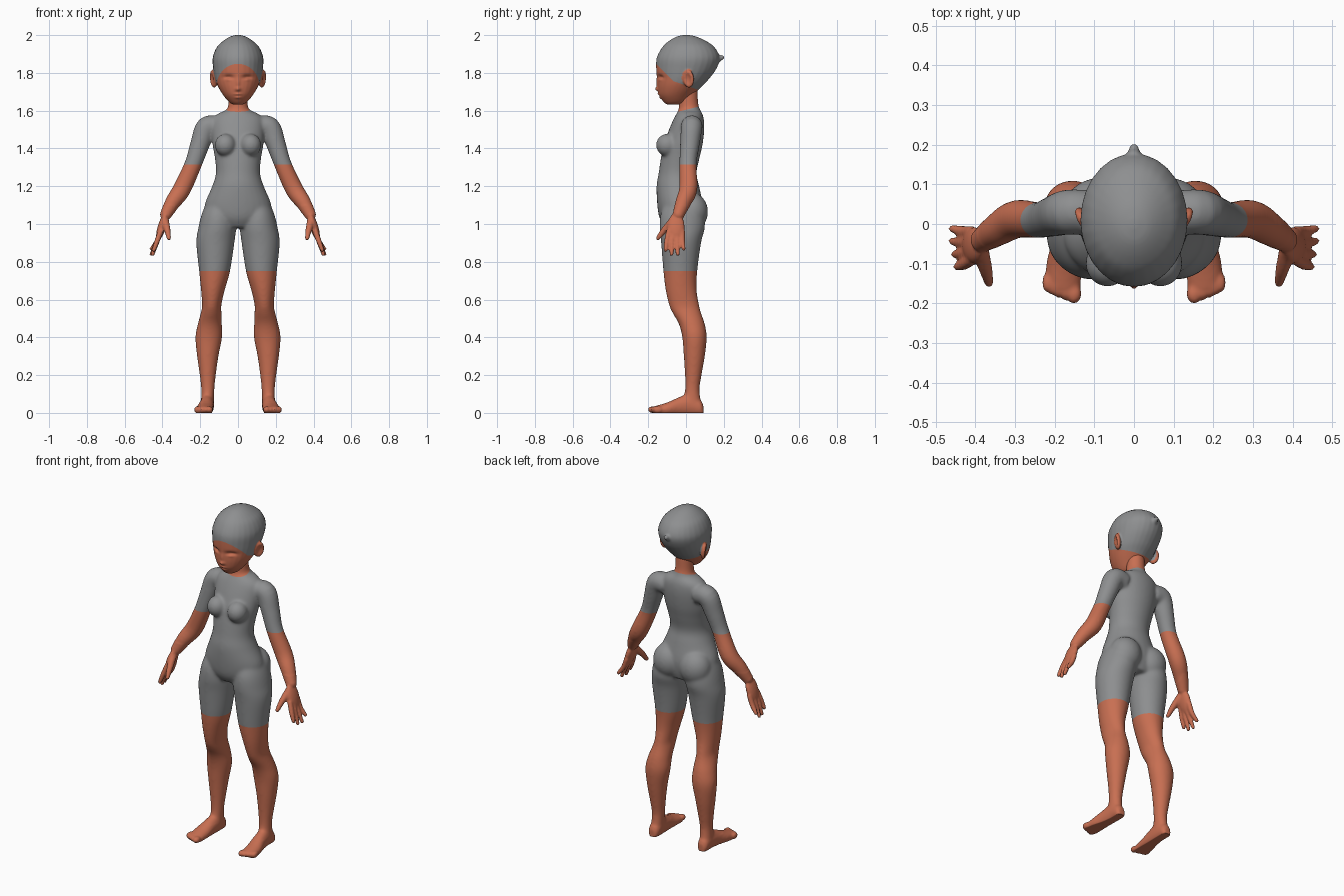
import bpy, bmesh, math
from mathutils import Vector, Matrix

cube = bpy.data.objects.get("Cube")
if cube:
    bpy.data.objects.remove(cube, do_unlink=True)


def material(name, rgb):
    m = bpy.data.materials.new(name)
    m.use_nodes = True
    m.diffuse_color = (*rgb, 1)
    bsdf = next(n for n in m.node_tree.nodes if n.type == 'BSDF_PRINCIPLED')
    bsdf.inputs["Base Color"].default_value = (*rgb, 1)
    return m


skin = material("terracotta skin", (0.58, 0.16, 0.085))
grey = material("grey fabric", (0.27, 0.275, 0.28))


# Shape helpers
def spline(rows, steps=5):
    """Catmull-Rom interpolation between rows of numbers."""
    rows = [Vector(r) for r in rows]
    out = []
    for i in range(len(rows) - 1):
        a, b, c, d = rows[max(i - 1, 0)], rows[i], rows[i + 1], rows[min(i + 2, len(rows) - 1)]
        for k in range(steps):
            t = k / steps
            out.append(b + (c - a) * (t / 2) + (a * 2 - b * 5 + c * 4 - d) * (t * t / 2)
                       + (b * 3 - a - c * 3 + d) * (t ** 3 / 2))
    return out + [rows[-1]]


def loft(bm, frames, sides=28):
    """Skin a row of ellipses, each given as centre and two half axes."""
    rings = []
    for c, u, v in frames:
        angles = [math.tau * k / sides for k in range(sides)]
        rings.append([bm.verts.new(c + u * math.cos(a) + v * math.sin(a)) for a in angles])
    for lo, hi in zip(rings, rings[1:]):
        for k in range(sides):
            n = (k + 1) % sides
            bm.faces.new((lo[k], lo[n], hi[n], hi[k]))
    bm.faces.new(rings[0][::-1])
    bm.faces.new(rings[-1])


def upright(bm, rows):
    """Loft over rows of height, centre x, half width, front y, back y."""
    loft(bm, [(Vector((x, (f + b) / 2, z)), Vector((w, 0, 0)), Vector((0, (b - f) / 2, 0)))
              for z, x, w, f, b in spline(rows)])


def ellipsoid(bm, centre, radii, rot=Matrix()):
    m = Matrix.Translation(centre) @ rot @ Matrix.Diagonal((*radii, 1))
    return bmesh.ops.create_uvsphere(bm, u_segments=24, v_segments=16, radius=1, matrix=m)["verts"]


def tube(bm, rows):
    """Round limb over rows of x, y, z, radius, with a ball at its end."""
    pts = spline(rows)
    frames = []
    for i, p in enumerate(pts):
        way = pts[min(i + 1, len(pts) - 1)].xyz - pts[max(i - 1, 0)].xyz
        q = way.to_track_quat('Z', 'Y')
        frames.append((p.xyz, q @ Vector((p.w, 0, 0)), q @ Vector((0, p.w, 0))))
    loft(bm, frames, 20)
    ellipsoid(bm, pts[-1].xyz, [pts[-1].w] * 3)


def mirror(bm):
    """Copy everything built so far to the other side."""
    copy = bmesh.ops.duplicate(bm, geom=bm.verts[:] + bm.edges[:] + bm.faces[:])["geom"]
    for g in copy:
        if isinstance(g, bmesh.types.BMVert):
            g.co.x *= -1
    bmesh.ops.reverse_faces(bm, faces=[g for g in copy if isinstance(g, bmesh.types.BMFace)])


def fuse(name, bm, voxel):
    """Merge the overlapping volumes into one skin; return object and bmesh."""
    mesh = bpy.data.meshes.new(name)
    bm.to_mesh(mesh)
    bm.free()
    obj = bpy.data.objects.new(name, mesh)
    bpy.context.scene.collection.objects.link(obj)
    mod = obj.modifiers.new("fuse", 'REMESH')
    mod.mode = 'VOXEL'
    mod.voxel_size = voxel
    ev = obj.evaluated_get(bpy.context.evaluated_depsgraph_get())
    out = bmesh.new()
    out.from_mesh(ev.to_mesh())
    ev.to_mesh_clear()
    obj.modifiers.remove(mod)
    return obj, out


def relax(bm, times, test=lambda p: True):
    verts = [v for v in bm.verts if test(v.co)]
    for _ in range(times):
        bmesh.ops.smooth_vert(bm, verts=verts, factor=0.5, use_axis_x=True,
                              use_axis_y=True, use_axis_z=True)


def cut(bm, point, normal, test):
    """Slice an edge loop where two colours meet."""
    geom = set()
    for f in bm.faces:
        if test(f.calc_center_median()):
            geom.update([f, *f.edges, *f.verts])
    bmesh.ops.bisect_plane(bm, geom=list(geom), dist=1e-5, plane_co=point, plane_no=normal)


def finish(obj, bm, is_grey):
    bmesh.ops.recalc_face_normals(bm, faces=bm.faces[:])
    for f in bm.faces:
        f.smooth = True
        f.material_index = int(is_grey(f.calc_center_median()))
    bm.to_mesh(obj.data)
    bm.free()
    obj.data.materials.append(skin)
    obj.data.materials.append(grey)


# Leg
bm = bmesh.new()
upright(bm, [(1.12, .095, .07, -.11, .075), (1.05, .105, .088, -.135, .095),
             (.98, .11, .1, -.14, .1), (.9, .12, .101, -.132, .08),
             (.75, .124, .082, -.12, .06), (.65, .133, .063, -.108, .057),
             (.57, .139, .051, -.09, .07), (.53, .142, .055, -.072, .08),
             (.47, .149, .064, -.038, .1), (.4, .155, .071, -.02, .11),
             (.3, .16, .057, -.012, .1), (.2, .16, .043, -.006, .083),
             (.12, .16, .035, -.006, .072), (.03, .163, .035, -.02, .085)])
# Foot and toes
foot = [(.092, .163, .016, .04), (.075, .163, .031, .07), (.02, .163, .036, .1),
        (-.04, .168, .039, .083), (-.1, .176, .045, .055), (-.165, .18, .045, .036)]
loft(bm, [(Vector((x, y, top / 2 - .008)), Vector((w, 0, 0)), Vector((0, 0, top / 2 + .008)))
          for y, x, w, top in spline(foot)])
for i, x in enumerate((.152, .174, .191, .206, .219)):
    r = .02 if i == 0 else .0125
    ellipsoid(bm, (x, -.176 + .007 * i, .017), (r, .025, .018))
# Arm
tube(bm, [(.1, .03, 1.51, .055), (.165, .03, 1.513, .058), (.202, .02, 1.42, .052),
          (.238, .01, 1.315, .046), (.297, .012, 1.185, .049),
          (.345, -.015, 1.115, .042), (.382, -.04, 1.05, .031)])
# Palm, fingers and thumb
way = Vector((-.04, .02, .13)).to_track_quat('Z', 'Y').to_matrix().to_4x4()
turn = Matrix.Rotation(math.atan2(.04, -.13) - math.pi, 4, 'Y')
ellipsoid(bm, (.403, -.053, .985), (.022, .046, .075), turn)
for i, tip in enumerate((.862, .84, .84, .868)):
    y0, y1 = -.089 + .023 * i, -.108 + .032 * i
    tube(bm, [(.408, y0, .965, .015), (.428, (y0 + y1) / 2 - .003, .91, .014),
              (.446 + .006 * min(i, 2), y1, tip, .0105)])
tube(bm, [(.388, -.065, 1.02, .022), (.374, -.115, .968, .017), (.366, -.148, .925, .012)])
# Chest and seat
ellipsoid(bm, (.067, -.1, 1.418), (.056, .059, .06))
ellipsoid(bm, (.088, .032, 1.065), (.092, .085, .1))
mirror(bm)
# Torso and neck
upright(bm, [(.98, 0, .1, -.11, .07), (1.03, 0, .16, -.14, .085), (1.1, 0, .177, -.152, .09),
             (1.2, 0, .137, -.156, .07), (1.27, 0, .117, -.145, .056),
             (1.35, 0, .123, -.133, .072), (1.42, 0, .135, -.118, .088),
             (1.5, 0, .14, -.09, .097), (1.555, 0, .135, -.066, .095),
             (1.585, 0, .105, -.05, .086), (1.605, 0, .062, -.04, .075),
             (1.64, 0, .051, -.037, .065), (1.72, 0, .05, -.04, .062)])

body, bm = fuse("body", bm, .006)
relax(bm, 2)
relax(bm, 12, lambda p: p.z > .06 and not (abs(p.x) > .33 and p.z < 1.1))
for v in bm.verts:
    v.co.z = max(v.co.z, 0)

# Suit hems: legs, sleeves and neckline
HEM, CUFF = .75, 1.315


def neckline(p):
    return 1.605 + .25 * p.y


def on_arm(p):
    return abs(p.x) > .17 + .35 * (CUFF - p.z)


cut(bm, (0, 0, HEM), (0, 0, 1), lambda p: abs(p.z - HEM) < .05)
cut(bm, (0, 0, CUFF), (0, 0, 1), lambda p: abs(p.z - CUFF) < .05 and abs(p.x) > .16)
cut(bm, (0, 0, 1.605), (0, -.25, 1), lambda p: p.z > 1.55)
finish(body, bm, lambda p: HEM < p.z < neckline(p) and not (p.z < CUFF and on_arm(p)))

# Ear, dished on its outer face
bm = bmesh.new()
ear_turn = Matrix.Rotation(-.45, 4, 'Z') @ Matrix.Rotation(.12, 4, 'Y')
frame = Matrix.Translation((.13, .014, 1.768)) @ ear_turn
inverse = frame.inverted()
for v in ellipsoid(bm, frame.translation, (.017, .031, .048), ear_turn):
    p = inverse @ v.co
    r = math.hypot(p.y / .031, p.z / .048)
    if p.x > 0:
        p.x -= .015 * max(0, 1 - (r / .75) ** 2)
        v.co = frame @ p
mirror(bm)
# Skull, jaw and the knot of the cap
upright(bm, [(1.632, 0, .025, -.1, -.04), (1.645, 0, .047, -.118, 0), (1.68, 0, .077, -.142, .035),
             (1.72, 0, .102, -.15, .075), (1.76, 0, .119, -.152, .115),
             (1.82, 0, .131, -.158, .16), (1.88, 0, .134, -.155, .178),
             (1.935, 0, .113, -.126, .152), (1.968, 0, .08, -.092, .108),
             (1.992, 0, .042, -.05, .055), (2.001, 0, .008, -.01, .014)])
tube(bm, [(0, .14, 1.87, .04), (0, .178, 1.878, .018), (0, .19, 1.882, .013)])

head, bm = fuse("head_with_cap", bm, .005)
relax(bm, 4)
# Face relief: sockets, lids, bridge, nose tip, lips (x, z, spread x, spread z, depth)
relief = [(.05, 1.776, .026, .013, .015), (.05, 1.766, .017, .008, -.007),
          (0, 1.745, .011, .028, -.007), (0, 1.714, .014, .01, -.013),
          (0, 1.688, .019, .005, -.006), (0, 1.669, .016, .006, -.006)]
for v in bm.verts:
    if v.co.y < -.05:
        for x, z, sx, sz, depth in relief:
            v.co.y += depth * math.exp(-((abs(v.co.x) - x) / sx) ** 2 - ((v.co.z - z) / sz) ** 2)


# Cap edge: sloping over the temple, flatter behind the ear
def on_ear(p):
    q = inverse @ Vector((abs(p.x), p.y, p.z))
    return q.x > -.012 and math.hypot(q.y / .036, q.z / .053) < 1


cut(bm, (0, 0, 1.69), (0, 1, 1), lambda p: p.y < -.04)
cut(bm, (0, 0, 1.733), (0, .35, 1), lambda p: p.y > -.09)
finish(head, bm, lambda p: p.z > max(1.69 - p.y, 1.733 - .35 * p.y) and not on_ear(p))
